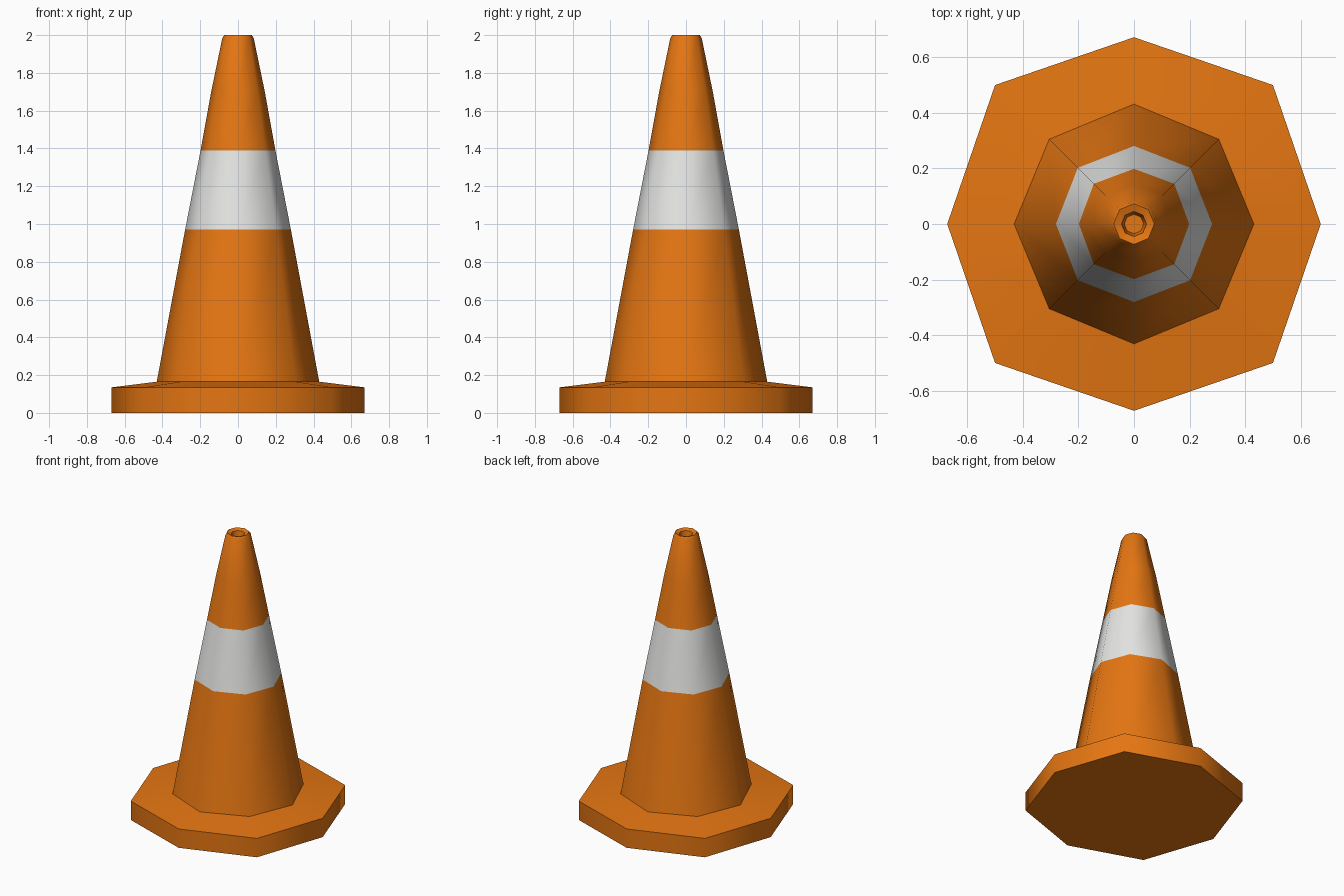
import bpy, bmesh, math

if "Cube" in bpy.data.objects:
    bpy.data.objects.remove(bpy.data.objects["Cube"])


def material(name, rgb):
    m = bpy.data.materials.new(name)
    m.diffuse_color = (*rgb, 1)
    m.use_nodes = True
    m.node_tree.nodes["Principled BSDF"].inputs["Base Color"].default_value = m.diffuse_color
    return m


ORANGE = material("safety_orange", (0.78, 0.18, 0.006))
WHITE = material("reflective_white", (0.78, 0.78, 0.77))


def loft(name, profile, mats, white_range=None, cap_start=False, cap_end=False):
    """Eight-sided loft; profile = (radius on axes, radius on diagonals, z)."""
    bm = bmesh.new()
    rings = []
    for r_axis, r_diag, z in profile:
        rings.append([bm.verts.new(((r_diag if i % 2 else r_axis) * math.cos(i * math.pi / 4),
                                    (r_diag if i % 2 else r_axis) * math.sin(i * math.pi / 4), z))
                      for i in range(8)])
    for a, b in zip(rings, rings[1:]):
        for i in range(8):
            j = (i + 1) % 8
            bm.faces.new((a[i], a[j], b[j], b[i]))
    if cap_start:
        bm.faces.new(rings[0][::-1])
    if cap_end:
        bm.faces.new(rings[-1])
    # stripe is chosen by height
    if white_range:
        for f in bm.faces:
            if white_range[0] < f.calc_center_median().z < white_range[1]:
                f.material_index = 1
    me = bpy.data.meshes.new(name)
    bm.to_mesh(me)
    bm.free()
    for m in mats:
        me.materials.append(m)
    ob = bpy.data.objects.new(name, me)
    bpy.context.collection.objects.link(ob)
    bpy.ops.object.select_all(action='DESELECT')
    ob.select_set(True)
    bpy.context.view_layer.objects.active = ob
    bpy.ops.object.shade_smooth_by_angle(angle=math.radians(56))
    return ob


# Octagonal foot with a gently sloped top
loft("base_plate", [(0.67, 0.705, 0), (0.67, 0.705, 0.135), (0.43, 0.43, 0.165)],
     [ORANGE], cap_start=True)

# Tapered body with white stripe, and a shallow hole in the tip
loft("cone_body", [(0.43, 0.43, 0.165), (0.28, 0.285, 0.97), (0.198, 0.204, 1.39),
                   (0.142, 0.145, 1.70), (0.083, 0.083, 1.985), (0.073, 0.073, 2.0),
                   (0.045, 0.045, 1.99), (0.035, 0.035, 1.92)],
     [ORANGE, WHITE], white_range=(0.97, 1.39), cap_end=True)
